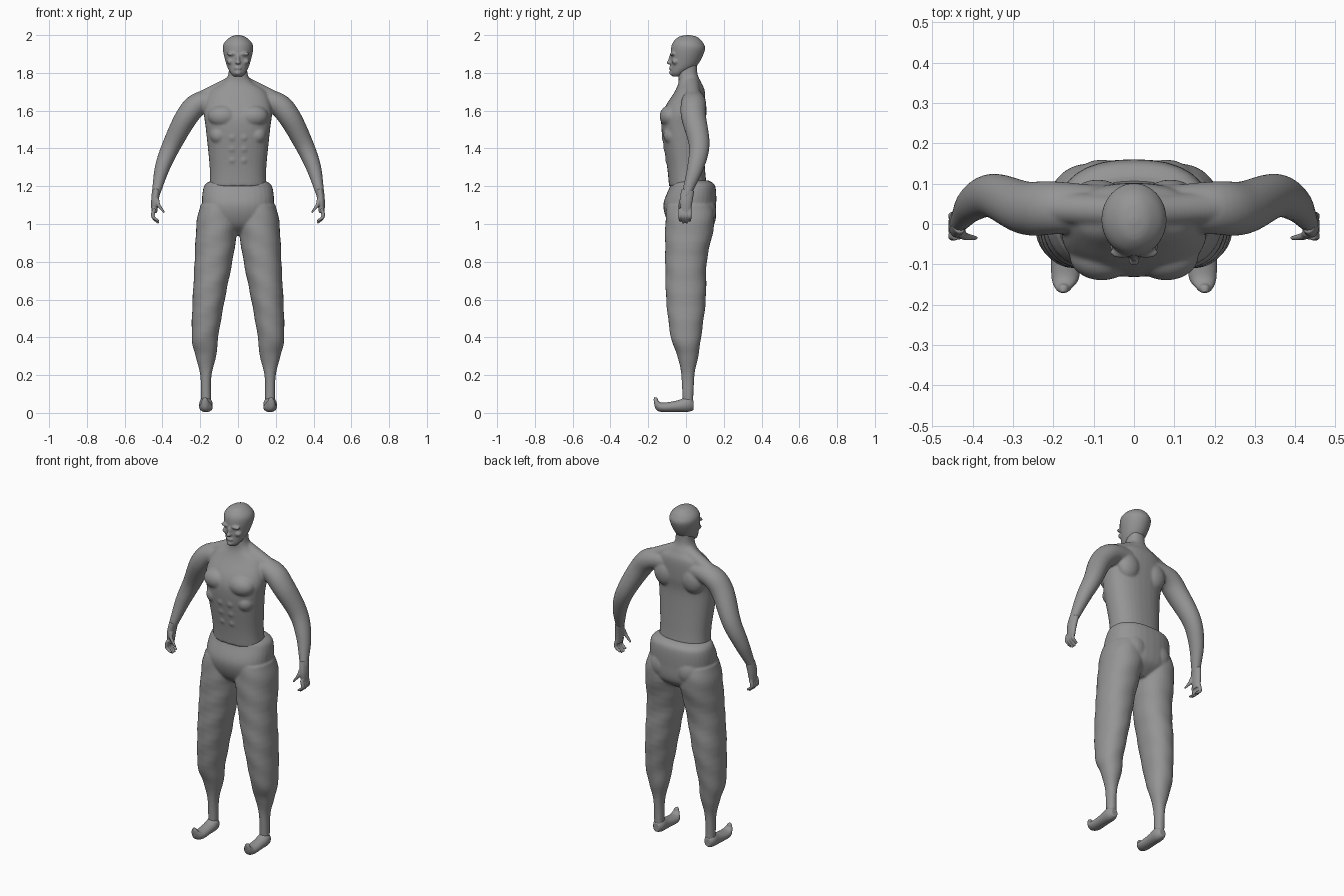
import bpy, bmesh, math
from mathutils import Vector, Matrix

cube = bpy.data.objects.get("Cube")
if cube:
    bpy.data.objects.remove(cube, do_unlink=True)

RIGHT, BACK, UP = Matrix.Identity(3)
SIDES = {"left": 1, "right": -1}

# One plain colour for the whole figure
grey = bpy.data.materials.new("plain_grey")
grey.use_nodes = True
grey.diffuse_color = (.3, .3, .3, 1)
grey.node_tree.nodes["Principled BSDF"].inputs["Base Color"].default_value = grey.diffuse_color


def blend(before, start, end, after, t):
    """Smooth curve value between start and end."""
    slope_in, slope_out = (end - before) / 2, (after - start) / 2
    rest = 1 - t
    ease = t * t * (1 + 2 * rest)
    return start + (end - start) * ease + slope_in * t * rest * rest - slope_out * t * t * rest


def refine(rings, steps=6):
    """Insert smoothly interpolated rings between the given ones."""
    padded = [rings[0], *rings, rings[-1]]
    fine = []
    for group in zip(padded, padded[1:], padded[2:], padded[3:]):
        for step in range(steps):
            fine.append([blend(*values, step / steps) for values in zip(*group)])
    return fine + [rings[-1]]


def on_centre(*rows):
    """Rings on the middle plane from rows of (y, z, half width, half depth)."""
    return [(0, *row) for row in rows]


def tube(*rows, depth=1):
    """Rings from rows of (x, y, z, radius) with a constant depth ratio."""
    return [(*row, row[-1] * depth) for row in rows]


def loft(bm, rings, axes=None, side=1, squareness=1, folds=0, count=32):
    """Closed skin through rings; without axes the rings turn with the path."""
    rings = refine(rings)
    centres = [Vector((side * x, y, z)) for x, y, z, width, depth in rings]
    loops = []
    for i, centre in enumerate(centres):
        if axes:
            across, along = axes
        else:
            way = centres[min(i + 1, len(centres) - 1)] - centres[max(i - 1, 0)]
            across = way.cross(BACK).normalized()
            along = way.cross(across).normalized()
        loop = []
        for k in range(count):
            angle = math.tau * k / count
            c, s = math.cos(angle), math.sin(angle)
            wave = 1 + folds * math.sin(48 * centre.z + 3 * side * c)
            u = math.copysign(abs(c) ** squareness, c) * rings[i][-2] * wave
            v = math.copysign(abs(s) ** squareness, s) * rings[i][-1] * wave
            loop.append(bm.verts.new(centre + across * u + along * v))
        loops.append(loop)
    faces = [bm.faces.new(loops[0]), bm.faces.new(loops[-1])]
    for low, high in zip(loops, loops[1:]):
        for k in range(count):
            faces.append(bm.faces.new((low[k - 1], low[k], high[k], high[k - 1])))
    bmesh.ops.recalc_face_normals(bm, faces=faces)


def blob(bm, centre, size):
    """Ellipsoid muscle or feature."""
    placing = Matrix.Translation(centre) @ Matrix.Diagonal(size).to_4x4()
    bmesh.ops.create_uvsphere(bm, u_segments=24, v_segments=16, radius=1, matrix=placing)


def finish(bm, name, voxel, smoothing):
    """Fuse the overlapping forms into one smooth skin."""
    mesh = bpy.data.meshes.new(name)
    bm.to_mesh(mesh)
    bm.free()
    mesh.materials.append(grey)
    part = bpy.data.objects.new(name, mesh)
    bpy.context.collection.objects.link(part)
    fuse = part.modifiers.new("fuse", 'REMESH')
    fuse.mode = 'VOXEL'
    fuse.voxel_size = voxel
    fuse.use_smooth_shade = True
    soften = part.modifiers.new("soften", 'SMOOTH')
    soften.iterations = smoothing


# Torso and neck
bm = bmesh.new()
loft(bm, on_centre((.01, 1.2, .15, .1), (0, 1.3, .15, .1), (-.02, 1.5, .17, .11),
                   (-.01, 1.6, .18, .11), (.02, 1.7, .15, .08), (.02, 1.75, .08, .06),
                   (.01, 1.8, .05, .05), (.01, 1.9, .05, .05)), (RIGHT, BACK), squareness=.87)
for side in SIDES.values():
    # Chest, shoulder blade, ribs and stomach muscles
    blob(bm, (side * .08, -.08, 1.57), (.08, .06, .06))
    blob(bm, (side * .09, .06, 1.6), (.07, .05, .08))
    blob(bm, (side * .1, -.07, 1.47), (.05, .05, .05))
    for row in range(3):
        blob(bm, (side * .03, -.1 + .01 * row, 1.46 - .06 * row), (.03, .03, .03))
    # Collar slope and arm
    loft(bm, tube((.02, .03, 1.75, .04), (.2, .04, 1.66, .04)), side=side)
    loft(bm, tube((.08, .04, 1.66, .05), (.2, .04, 1.64, .06), (.27, .04, 1.57, .06),
                  (.35, .07, 1.42, .05), (.4, .05, 1.3, .04), (.43, .01, 1.18, .025),
                  (.44, 0, 1.14, .02), depth=1.1), side=side)
finish(bm, "torso_and_arms", .006, 8)

# Head with nose, mouth, chin, brows and cheeks
bm = bmesh.new()
loft(bm, on_centre((-.05, 1.78, .02, .02), (-.04, 1.8, .04, .04), (-.01, 1.84, .06, .07),
                   (.01, 1.92, .08, .09), (.01, 1.96, .073, .08), (.01, 1.99, .04, .05),
                   (.01, 2, .01, .01)), (RIGHT, BACK))
blob(bm, (0, -.08, 1.87), (.01, .013, .03))
blob(bm, (0, -.09, 1.855), (.014, .014, .01))
blob(bm, (0, -.08, 1.825), (.02, .01, .01))
blob(bm, (0, -.07, 1.8), (.02, .02, .015))
for side in SIDES.values():
    blob(bm, (side * .03, -.07, 1.9), (.03, .015, .01))
    blob(bm, (side * .04, -.055, 1.86), (.02, .02, .016))
finish(bm, "head", .005, 4)

# Hands with curled fingers and a thumb
for label, side in SIDES.items():
    bm = bmesh.new()
    loft(bm, tube((.432, .01, 1.18, .02), (.44, 0, 1.12, .02), (.443, 0, 1.06, .015), depth=1.7), side=side)
    for finger in range(4):
        y = .02 - .017 * finger
        tip = 1 + .01 * abs(finger - 1.5)
        loft(bm, tube((.443, y, 1.08, .01), (.45, y, 1.04, .01), (.42, y, tip, .006)), side=side, count=12)
    loft(bm, tube((.43, -.02, 1.13, .013), (.42, -.03, 1.1, .01), (.39, -.035, 1.06, .005)), side=side, count=12)
    finish(bm, label + "_hand", .0035, 2)

# Loose trousers: hips, buttocks and both legs down to the ankles
bm = bmesh.new()
loft(bm, on_centre((.02, 1.23, .14, .1), (.035, 1.2, .18, .12), (.02, 1.1, .19, .14),
                   (.03, 1, .16, .12), (.03, .94, .05, .05)), (RIGHT, BACK), squareness=.85)
for side in SIDES.values():
    loft(bm, [(.1, .02, 1.1, .1, .12), (.11, .02, 1, .11, .13), (.13, 0, .8, .1, .11),
              (.155, 0, .6, .085, .105), (.175, 0, .4, .07, .08), (.17, .01, .3, .055, .055),
              (.17, .01, .2, .03, .035), (.17, .01, .05, .026, .028)],
         (RIGHT, BACK), side=side, squareness=.93, folds=.014)
    blob(bm, (side * .08, .07, 1.07), (.09, .09, .1))
finish(bm, "trousers", .006, 6)

# Feet with upturned toes
for label, side in SIDES.items():
    bm = bmesh.new()
    loft(bm, [(.17, .04, .04, .02, .025), (.17, .01, .045, .035, .04), (.17, -.05, .035, .035, .03),
              (.17, -.13, .03, .035, .025), (.175, -.16, .05, .02, .03), (.175, -.17, .07, .01, .015)],
         (RIGHT, UP), side=side)
    blob(bm, (.175 * side, -.16, .07), (.014, .012, .013))
    finish(bm, label + "_foot", .004, 3)
